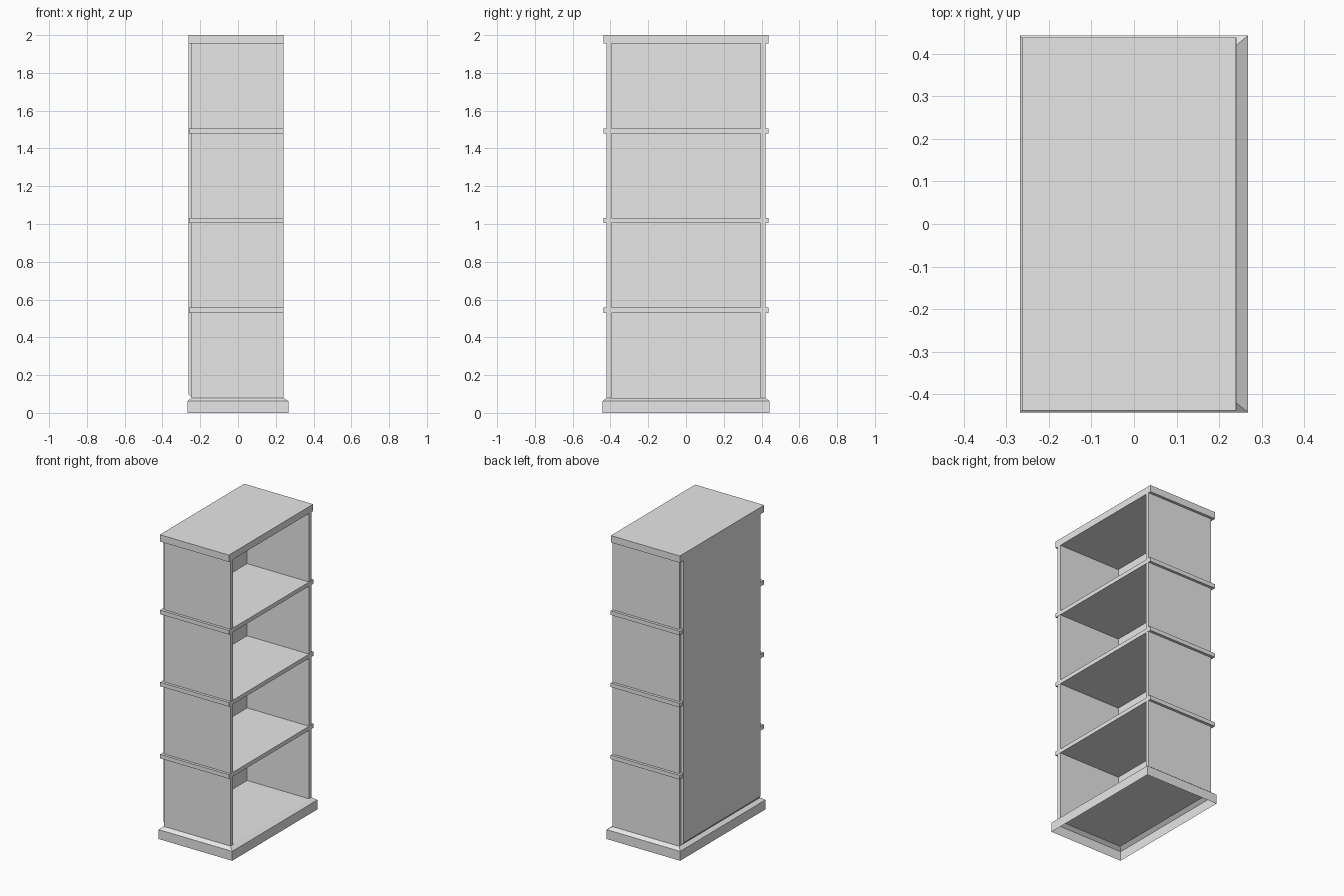
import bpy, bmesh

cube = bpy.data.objects.get("Cube")
if cube:
    bpy.data.objects.remove(cube, do_unlink=True)

grey = bpy.data.materials.new("light_grey")
grey.use_nodes = True
grey.diffuse_color = (0.8, 0.8, 0.8, 1)
grey.node_tree.nodes["Principled BSDF"].inputs["Base Color"].default_value = (0.8, 0.8, 0.8, 1)

FRONT, BACK = 0.24, -0.262      # open side and closed side, along x
SIDE_BACK, PANEL_IN = -0.245, -0.21
IN_Y, OUT_Y, TRIM_Y = 0.395, 0.42, 0.438
FLOOR, TOP_Z = 0.08, 1.955


def finish(name, bm):
    mesh = bpy.data.meshes.new(name)
    bm.to_mesh(mesh)
    bm.free()
    mesh.materials.append(grey)
    obj = bpy.data.objects.new(name, mesh)
    bpy.context.collection.objects.link(obj)
    return obj


def stack(name, rings, bottom=True):
    """Rectangular rings (x0, x1, y0, y1, z), bottom to top, joined and capped."""
    bm = bmesh.new()
    loops = [[bm.verts.new((x, y, z)) for x, y in ((x0, y0), (x1, y0), (x1, y1), (x0, y1))]
             for x0, x1, y0, y1, z in rings]
    for low, high in zip(loops, loops[1:]):
        for i in range(4):
            j = (i + 1) % 4
            bm.faces.new((low[i], low[j], high[j], high[i]))
    bm.faces.new(loops[-1])
    if bottom:
        bm.faces.new(loops[0][::-1])
    return finish(name, bm)


def box(name, x0, x1, y0, y1, z0, z1):
    return stack(name, [(x0, x1, y0, y1, z0), (x0, x1, y0, y1, z1)])


# Hollow plinth: upright skirt, sloped shoulder, floor of the lowest bay
stack("plinth", [(-0.268, 0.268, -0.443, 0.443, 0),
                 (-0.268, 0.268, -0.443, 0.443, 0.062),
                 (SIDE_BACK, FRONT, -OUT_Y, OUT_Y, FLOOR)], bottom=False)

# Side walls
box("left_wall", SIDE_BACK, FRONT, IN_Y, OUT_Y, FLOOR, TOP_Z)
box("right_wall", SIDE_BACK, FRONT, -OUT_Y, -IN_Y, FLOOR, TOP_Z)

# Back panel with a bevelled lower edge
stack("back_panel", [(SIDE_BACK, PANEL_IN, -0.4, 0.4, FLOOR),
                     (BACK, PANEL_IN, -0.4, 0.4, FLOOR + 0.02),
                     (BACK, PANEL_IN, -0.4, 0.4, TOP_Z)])

# Shelves that run through the walls and show as ledges outside
for i in range(3):
    z = 0.53 + i * 0.474
    box(f"shelf_{i + 1}", BACK + 0.002, FRONT + 0.001, -TRIM_Y, TRIM_Y, z, z + 0.027)

# Top slab
box("top_slab", BACK, FRONT, -TRIM_Y, TRIM_Y, TOP_Z, 2.0)
